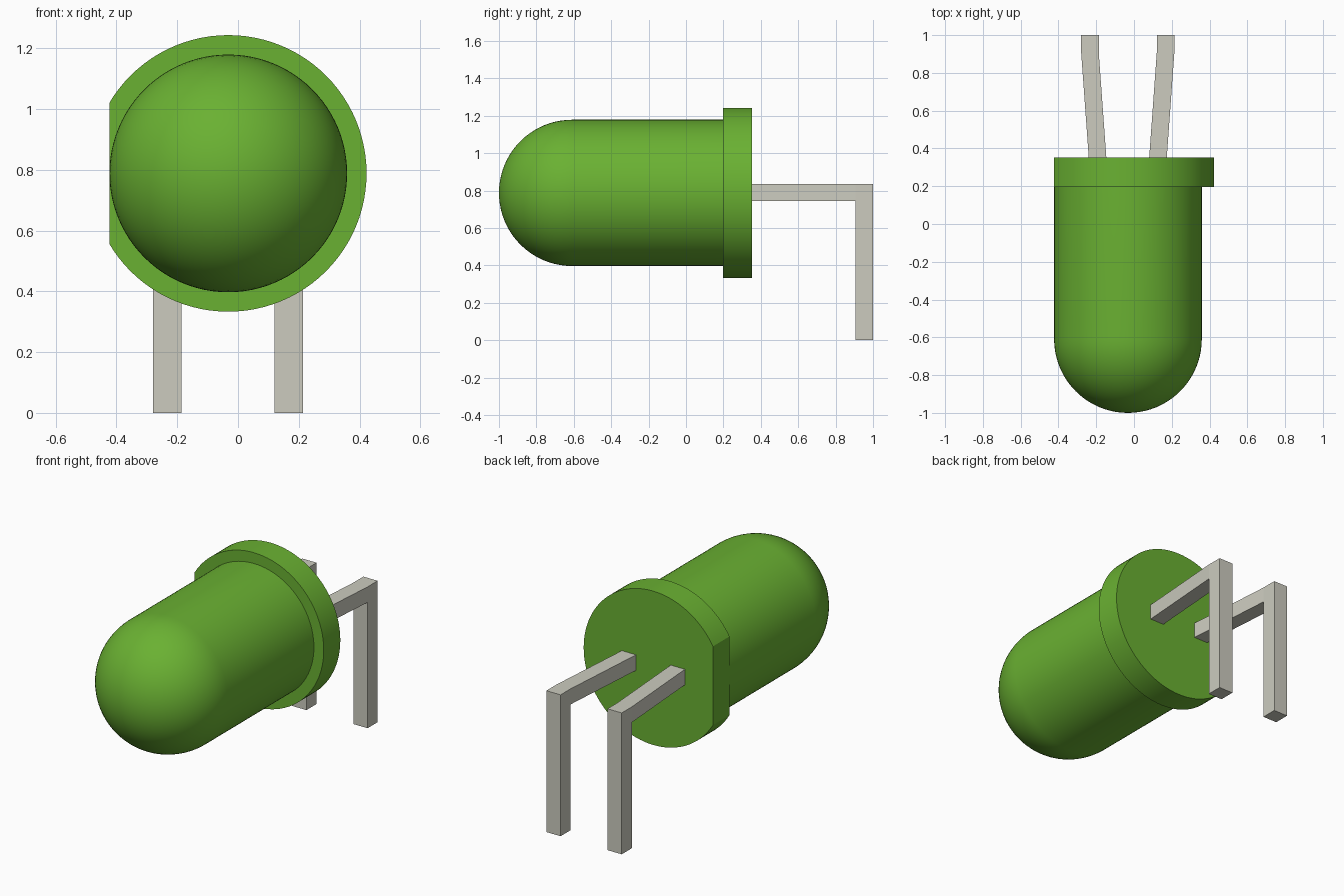
import bpy, bmesh, math
from mathutils import Vector

cube = bpy.data.objects.get("Cube")
if cube:
    bpy.data.objects.remove(cube, do_unlink=True)

CX, CZ = -0.032, 0.788          # axis of the bulb
BODY_R, RIM_R = 0.391, 0.455
TIP_Y, RIM_FRONT, RIM_BACK = -1.0, 0.197, 0.352
FLAT_X = -0.423                 # flat side of the rim


def material(name, rgb):
    m = bpy.data.materials.new(name)
    m.use_nodes = True
    m.diffuse_color = (*rgb, 1)
    m.node_tree.nodes["Principled BSDF"].inputs["Base Color"].default_value = (*rgb, 1)
    return m


green = material("green plastic", (0.144, 0.440, 0.032))
metal = material("grey metal", (0.604, 0.600, 0.521))


def add_object(name, bm, mat, smooth=False):
    bmesh.ops.recalc_face_normals(bm, faces=bm.faces)
    mesh = bpy.data.meshes.new(name)
    bm.to_mesh(mesh)
    bm.free()
    mesh.materials.append(mat)
    ob = bpy.data.objects.new(name, mesh)
    bpy.context.collection.objects.link(ob)
    if smooth:
        bpy.ops.object.select_all(action='DESELECT')
        ob.select_set(True)
        bpy.context.view_layer.objects.active = ob
        bpy.ops.object.shade_smooth_by_angle(angle=math.radians(30))
    return ob


def lathe(profile, steps=96):
    """Spin (radius, y) points around the bulb axis."""
    bm = bmesh.new()
    verts = [bm.verts.new((CX + r, y, CZ)) for r, y in profile]
    edges = [bm.edges.new(pair) for pair in zip(verts, verts[1:])]
    bmesh.ops.spin(bm, geom=verts + edges, cent=(CX, 0, CZ), axis=(0, 1, 0),
                   angle=math.tau, steps=steps)
    bmesh.ops.remove_doubles(bm, verts=bm.verts, dist=0.0001)
    return bm


# Bulb: hemispherical tip running into a straight cylinder
dome = [(BODY_R * math.sin(a), TIP_Y + BODY_R * (1 - math.cos(a)))
        for a in (math.pi / 2 * i / 20 for i in range(21))]
bulb = lathe(dome + [(BODY_R, RIM_FRONT + 0.05), (0, RIM_FRONT + 0.05)])
add_object("bulb", bulb, green, smooth=True)

# Rim: disc with one side cut flat
rim = lathe([(0, RIM_FRONT), (RIM_R, RIM_FRONT), (RIM_R, RIM_BACK), (0, RIM_BACK)])
bmesh.ops.bisect_plane(rim, geom=rim.verts[:] + rim.edges[:] + rim.faces[:],
                       plane_co=(FLAT_X, 0, 0), plane_no=(1, 0, 0), clear_inner=True)
bmesh.ops.holes_fill(rim, edges=[e for e in rim.edges if e.is_boundary], sides=0)
add_object("rim", rim, green, smooth=True)


# Leads: square wire, splayed outward behind the rim, then bent straight down
def lead(name, side):
    half = 0.0465
    start, bend, end = RIM_BACK - 0.01, 0.906, 1.0
    low, high = 0.744, 0.836
    path = [(start, low), (bend, low), (bend, 0), (end, 0),
            (end, high), (bend, high), (start, high)]
    bm = bmesh.new()

    def splay(y):
        t = min(1, (y - RIM_BACK) / (bend - RIM_BACK))
        return CX - 0.001 + side * (0.160 + 0.040 * t)

    inner, outer = [[bm.verts.new((splay(y) + s * half, y, z)) for y, z in path]
                    for s in (-1, 1)]
    n = len(path)
    for i in range(n):
        j = (i + 1) % n
        bm.faces.new((inner[i], inner[j], outer[j], outer[i]))
    for ring in (inner, outer):
        # horizontal arm and vertical leg are separate flat side faces
        bm.faces.new([ring[i] for i in (0, 1, 5, 6)])
        bm.faces.new([ring[i] for i in (1, 2, 3, 4, 5)])
    add_object(name, bm, metal)


lead("left_lead", 1)
lead("right_lead", -1)
